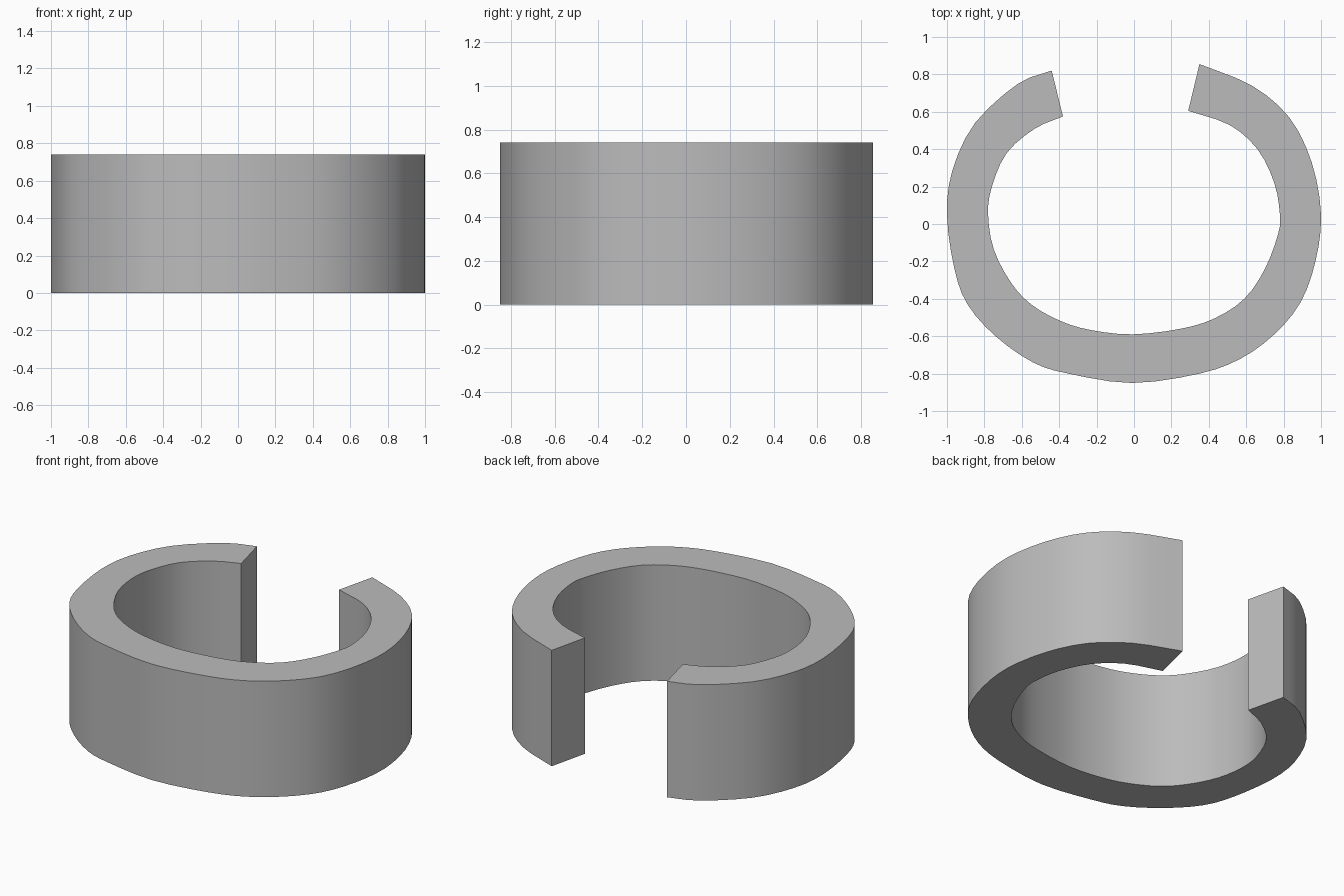
import bpy
import bmesh
import math
from mathutils import Vector

HEIGHT = 0.74
STEPS = 3  # curve divisions between neighbouring profile points

if "Cube" in bpy.data.objects:
    bpy.data.objects.remove(bpy.data.objects["Cube"], do_unlink=True)

# Plan outlines, running from the left-hand tip round the front to the other tip
OUTER = [(-.44, .82), (-.62, .75), (-.85, .54), (-.97, .29), (-1, .05), (-.96, -.24),
         (-.89, -.43), (-.74, -.60), (-.54, -.74), (-.35, -.80), (-.01, -.85),
         (.35, -.80), (.57, -.72), (.75, -.59), (.89, -.42), (.97, -.2), (1, .05),
         (.95, .33), (.83, .57), (.63, .74), (.35, .855)]
INNER = [(-.38, .575), (-.53, .51), (-.68, .38), (-.76, .2), (-.78, .05), (-.75, -.135),
         (-.66, -.31), (-.55, -.43), (-.39, -.52), (-.23, -.567), (-.01, -.59),
         (.25, -.56), (.43, -.505), (.59, -.4), (.70, -.24), (.77, -.055), (.78, .05),
         (.75, .22), (.66, .4), (.51, .53), (.29, .605)]


def smooth_path(points):
    """Pass a Catmull-Rom curve through the points."""
    pts = [Vector(p) for p in points]
    pts = [pts[0] * 2 - pts[1]] + pts + [pts[-1] * 2 - pts[-2]]
    path = []
    for a, b, c, d in zip(pts, pts[1:], pts[2:], pts[3:]):
        for i in range(STEPS):
            t = i / STEPS
            path.append((b * 2 + (c - a) * t + (a * 2 - b * 5 + c * 4 - d) * t ** 2
                         + (b * 3 - a - c * 3 + d) * t ** 3) / 2)
    return path + [pts[-2]]


def make_material(name, color):
    mat = bpy.data.materials.new(name)
    mat.use_nodes = True
    mat.diffuse_color = color
    mat.node_tree.nodes["Principled BSDF"].inputs["Base Color"].default_value = color
    return mat


# Open ring: a strip between both outlines, extruded upward
bm = bmesh.new()
rails = [[bm.verts.new((p.x, p.y, 0)) for p in smooth_path(o)] for o in (OUTER, INNER)]
outer, inner = rails
for i in range(len(outer) - 1):
    bm.faces.new((outer[i], outer[i + 1], inner[i + 1], inner[i]))
result = bmesh.ops.extrude_face_region(bm, geom=bm.faces[:])
top = [v for v in result["geom"] if isinstance(v, bmesh.types.BMVert)]
bmesh.ops.translate(bm, verts=top, vec=(0, 0, HEIGHT))
bmesh.ops.recalc_face_normals(bm, faces=bm.faces[:])

mesh = bpy.data.meshes.new("open_ring")
bm.to_mesh(mesh)
bm.free()
ring = bpy.data.objects.new("open_ring", mesh)
bpy.context.collection.objects.link(ring)
mesh.materials.append(make_material("plain grey", (0.5, 0.5, 0.5, 1)))

# Smooth walls with crisp rims and tips
bpy.ops.object.select_all(action="DESELECT")
ring.select_set(True)
bpy.context.view_layer.objects.active = ring
bpy.ops.object.shade_smooth_by_angle(angle=math.radians(30))
